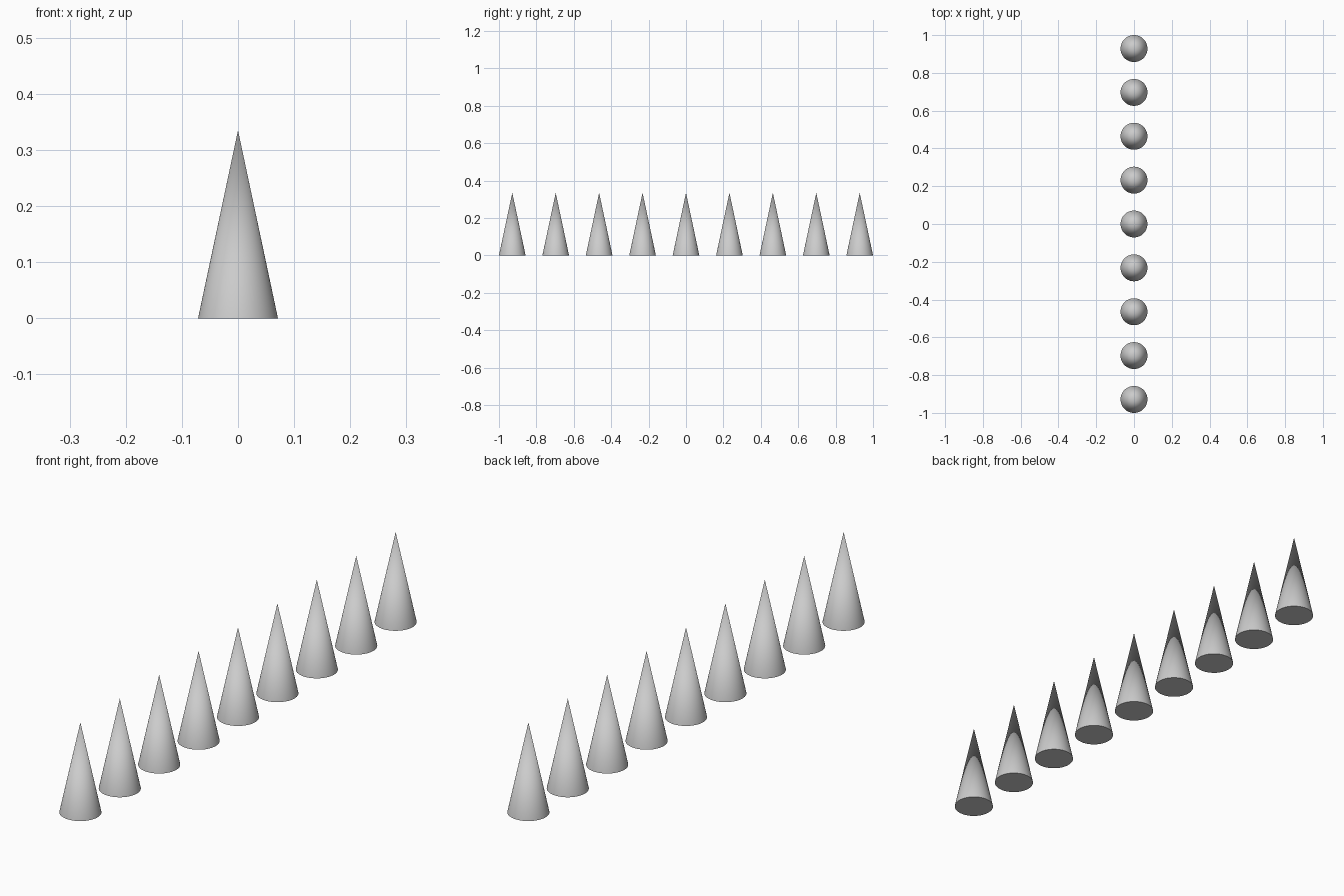
import bpy, math

if "Cube" in bpy.data.objects:
    bpy.data.objects.remove(bpy.data.objects["Cube"])

COUNT = 9
RADIUS = 0.0712
HEIGHT = 0.335
SPACING = 2 * (1 - RADIUS) / (COUNT - 1)

# Row of identical pointed spikes along y, standing on z = 0
for i in range(COUNT):
    y = (i - (COUNT - 1) / 2) * SPACING
    bpy.ops.mesh.primitive_cone_add(vertices=64, radius1=RADIUS, radius2=0,
                                    depth=HEIGHT, location=(0, y, HEIGHT / 2))
    spike = bpy.context.object
    spike.name = f"spike_{i + 1}"
    # Smooth sides, crisp rim around the flat base
    bpy.ops.object.shade_smooth_by_angle(angle=math.radians(40))
